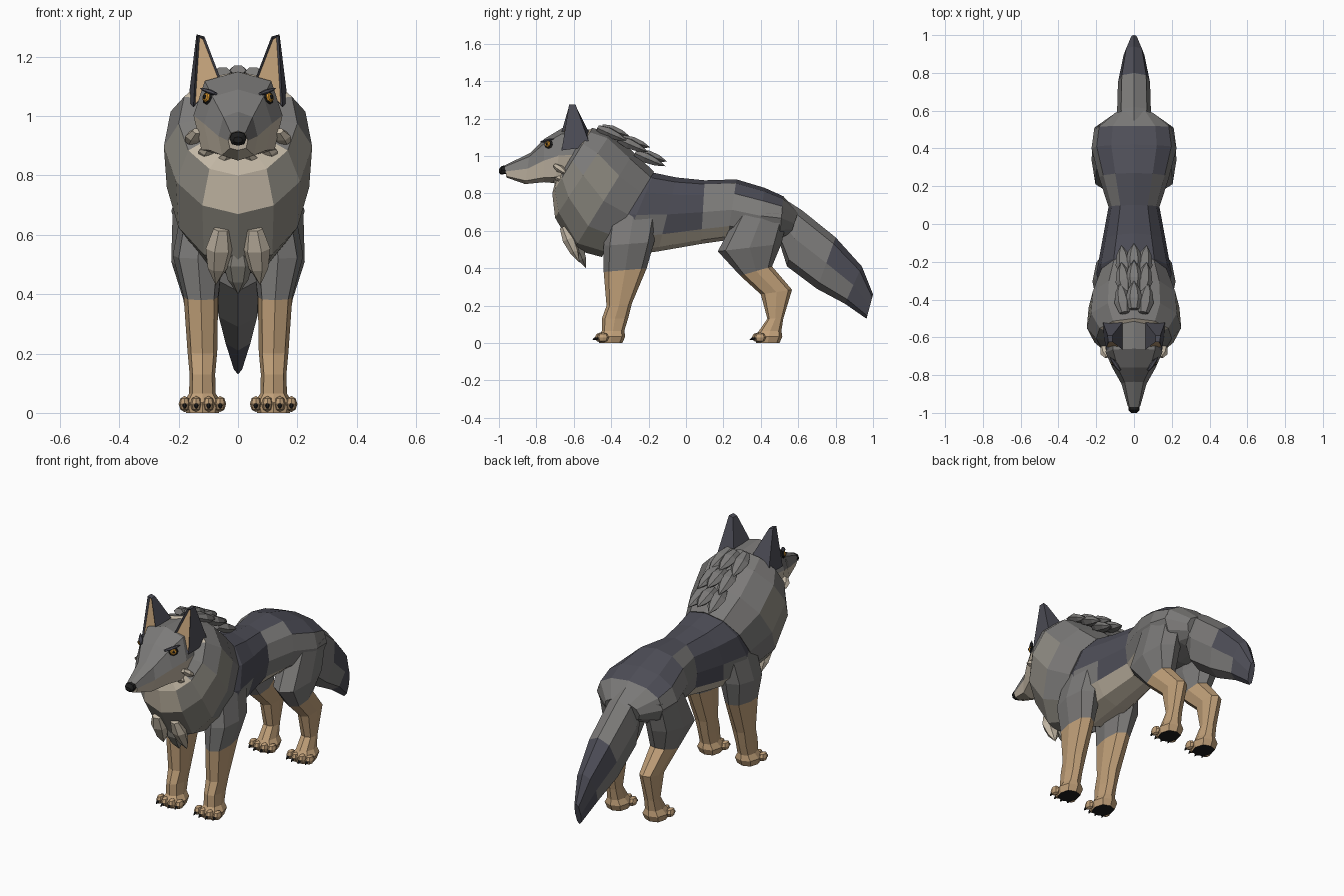
import bpy, bmesh
from math import cos, sin, pi, copysign
from mathutils import Vector, Matrix

if "Cube" in bpy.data.objects:
    bpy.data.objects.remove(bpy.data.objects["Cube"])

COLOURS = {
    "dark": (0.075, 0.075, 0.095), "grey": (0.2, 0.195, 0.19), "fur": (0.27, 0.255, 0.22),
    "light": (0.55, 0.48, 0.38), "tan": (0.53, 0.35, 0.19), "black": (0.012, 0.012, 0.012),
    "amber": (0.75, 0.33, 0.03)}
NAMES = list(COLOURS)
MATS = []
for key, rgb in COLOURS.items():
    m = bpy.data.materials.new(key)
    m.diffuse_color = (*rgb, 1)
    m.use_nodes = True
    m.node_tree.nodes["Principled BSDF"].inputs["Base Color"].default_value = m.diffuse_color
    MATS.append(m)


def finish(name, bm, colour, mirror=False):
    """Turn a bmesh into an object; colour is a name or a function of face centre and normal."""
    bmesh.ops.recalc_face_normals(bm, faces=bm.faces[:])
    bm.normal_update()
    for f in bm.faces:
        key = colour(f.calc_center_median(), f.normal) if callable(colour) else colour
        if key:
            f.material_index = NAMES.index(key)
    me = bpy.data.meshes.new(name)
    bm.to_mesh(me)
    bm.free()
    for m in MATS:
        me.materials.append(m)
    ob = bpy.data.objects.new(name, me)
    bpy.context.collection.objects.link(ob)
    if mirror:
        ob.modifiers.new("mirror", 'MIRROR')
    return ob


def loft(name, rings, colour, n=8, p=0.8, taper=0.0, mirror=False):
    """Skin rings given as (top y, top z, bottom y, bottom z, half width[, centre x])."""
    bm = bmesh.new()
    loops = []
    for ty, tz, by, bz, w, *cx in rings:
        top, bot, loop = Vector((0, ty, tz)), Vector((0, by, bz)), []
        for i in range(n):
            a = 2 * pi * i / n
            u, v = (copysign(abs(t) ** p, t) if abs(t) > 1e-6 else 0 for t in (cos(a), sin(a)))
            co = (top + bot) / 2 + (top - bot) / 2 * v
            co.x = (cx[0] if cx else 0) + w * u * (1 + taper * v)
            loop.append(bm.verts.new(co))
        loops.append(loop)
    for a, b in zip(loops, loops[1:]):
        for i in range(n):
            j = (i + 1) % n
            bm.faces.new((a[i], a[j], b[j], b[i]))
    bm.faces.new(loops[0])
    bm.faces.new(loops[-1])
    return finish(name, bm, colour, mirror)


def tuft(name, base, tip, width, thick, colour, mirror=False):
    """Leaf-shaped lock of fur from base to tip."""
    base, tip = Vector(base), Vector(tip)
    d = tip - base
    rot = d.to_track_quat('Z', 'Y').to_matrix()
    bm = bmesh.new()
    loops = [[bm.verts.new(base + d * t + rot @ Vector((width * s * cos(i * pi / 3),
              thick * s * sin(i * pi / 3), 0))) for i in range(6)]
             for t, s in ((0, 0.6), (0.35, 1), (0.7, 0.7))]
    end = bm.verts.new(tip)
    for a, b in zip(loops, loops[1:]):
        for i in range(6):
            bm.faces.new((a[i], a[i - 1], b[i - 1], b[i]))
    for i in range(6):
        bm.faces.new((loops[2][i], loops[2][i - 1], end))
    bm.faces.new(loops[0])
    finish(name, bm, colour, mirror)


def blob(name, centre, facing, scale, colour, mirror=False):
    """Small faceted ball whose local z axis looks along facing."""
    bm = bmesh.new()
    rot = Vector(facing).to_track_quat('Z', 'Y').to_matrix().to_4x4()
    bmesh.ops.create_uvsphere(bm, u_segments=8, v_segments=4, radius=1,
                              matrix=Matrix.Translation(centre) @ rot @ Matrix.Diagonal((*scale, 1)))
    finish(name, bm, colour, mirror)


# torso: dark saddle, grey flanks, pale belly
def torso_colour(c, n):
    if n.z > 0.75 or (c.y < 0.13 and c.z > 0.64):
        return "dark"
    return "light" if c.z < 0.62 and -0.3 < c.y < 0.3 else "grey"


loft("torso", [(-0.42, 0.90, -0.50, 0.52, 0.13), (-0.17, 0.91, -0.36, 0.46, 0.20),
               (-0.05, 0.885, -0.15, 0.49, 0.17), (0.10, 0.87, 0.08, 0.53, 0.135),
               (0.27, 0.875, 0.22, 0.55, 0.185), (0.42, 0.83, 0.38, 0.53, 0.225),
               (0.52, 0.785, 0.50, 0.55, 0.21), (0.60, 0.70, 0.56, 0.58, 0.11)],
     torso_colour, n=12, p=0.9)


# neck ruff
def ruff_colour(c, n):
    if n.y < -0.4 and abs(c.x) < 0.12:
        return "light" if c.z > 0.68 else "fur"
    return "fur" if c.y < -0.42 and n.z < 0.3 else "grey"


loft("neck_ruff", [(-0.17, 0.915, -0.45, 0.46, 0.19), (-0.28, 1.02, -0.60, 0.50, 0.24),
                   (-0.40, 1.125, -0.70, 0.67, 0.25), (-0.50, 1.15, -0.715, 0.80, 0.20),
                   (-0.55, 1.12, -0.70, 0.86, 0.12)],
     ruff_colour, n=12, p=0.95, taper=0.08)

# head, pale below the cheek line
loft("head", [(-0.50, 1.14, -0.55, 0.88, 0.14), (-0.66, 1.15, -0.70, 0.855, 0.15),
              (-0.76, 1.09, -0.76, 0.86, 0.115), (-0.835, 1.015, -0.86, 0.85, 0.066),
              (-0.97, 0.95, -0.96, 0.885, 0.033)],
     lambda c, n: "light" if c.z < 1.0 - 0.18 * max(0, -0.55 - c.y) and n.z < 0.25 else "grey",
     p=0.7, taper=-0.06)
loft("nose", [(-0.96, 0.95, -0.96, 0.905, 0.03), (-0.985, 0.947, -0.99, 0.90, 0.028),
              (-1.0, 0.93, -1.0, 0.91, 0.015)], "black")
for k, (z0, z1, x1) in enumerate(((0.95, 0.90, 0.165), (0.90, 0.85, 0.12), (0.87, 0.83, 0.06))):
    tuft(f"cheek_fur_{k}", (x1 - 0.03, -0.70, z0), (x1, -0.63, z1), 0.035, 0.02, "light", True)

# eyes and brows
look = Vector((0.75, -0.62, 0.2)).normalized()
eye = Vector((0.101, -0.735, 1.062))
blob("eye_rim", eye, look, (0.03, 0.024, 0.011), "black", True)
blob("iris", eye + look * 0.006, look, (0.02, 0.018, 0.011), "amber", True)
blob("pupil", eye + look * 0.012, look, (0.008, 0.010, 0.009), "black", True)
tuft("brow", (0.075, -0.775, 1.075), (0.13, -0.70, 1.095), 0.012, 0.008, "dark", True)

# ears with a sunken tan inside
bm = bmesh.new()
low = [bm.verts.new(v) for v in ((0.06, -0.665, 1.13), (0.15, -0.665, 1.03),
                                 (0.168, -0.51, 1.05), (0.06, -0.52, 1.13))]
high = [bm.verts.new(v) for v in ((0.113, -0.625, 1.268), (0.137, -0.625, 1.275),
                                  (0.14, -0.59, 1.275), (0.115, -0.59, 1.268))]
ear_faces = [bm.faces.new((low[i], low[(i + 1) % 4], high[(i + 1) % 4], high[i])) for i in range(4)]
bm.faces.new(low)
bm.faces.new(high)
bmesh.ops.recalc_face_normals(bm, faces=bm.faces[:])
for f in bm.faces:
    f.material_index = NAMES.index("dark")
bmesh.ops.inset_individual(bm, faces=[ear_faces[0]], thickness=0.010, depth=-0.012)
ear_faces[0].material_index = NAMES.index("tan")
finish("ear", bm, lambda c, n: None, True)

# tail with dark tip
loft("tail", [(0.48, 0.80, 0.48, 0.60, 0.07), (0.62, 0.71, 0.54, 0.41, 0.09),
              (0.80, 0.565, 0.70, 0.29, 0.085), (0.94, 0.41, 0.85, 0.21, 0.055),
              (1.0, 0.26, 0.965, 0.13, 0.018)],
     lambda c, n: "dark" if c.y > 0.84 else "grey")


# legs and paws
def leg_colour(c, n):
    if c.z < 0.01:
        return "black"
    return "tan" if c.z < 0.36 else "grey"


def paw(y):
    return [(y, 0.065, y + 0.12, 0.065, 0.045, 0.12), (y - 0.02, 0.035, y + 0.125, 0.035, 0.065, 0.12),
            (y - 0.015, 0, y + 0.11, 0, 0.055, 0.12)]


loft("front_leg", [(-0.42, 0.68, -0.14, 0.70, 0.07, 0.12), (-0.44, 0.52, -0.17, 0.54, 0.085, 0.135),
                   (-0.44, 0.38, -0.21, 0.40, 0.058, 0.125), (-0.425, 0.20, -0.29, 0.21, 0.05, 0.12),
                   (-0.45, 0.13, -0.31, 0.13, 0.043, 0.12)] + paw(-0.45), leg_colour, mirror=True)
loft("hind_leg", [(0.27, 0.68, 0.55, 0.70, 0.09, 0.13), (0.17, 0.49, 0.51, 0.53, 0.085, 0.14),
                  (0.29, 0.36, 0.46, 0.41, 0.06, 0.125), (0.40, 0.26, 0.567, 0.285, 0.046, 0.12),
                  (0.435, 0.13, 0.52, 0.13, 0.04, 0.12)] + paw(0.39), leg_colour, mirror=True)
for leg, y in (("front", -0.45), ("hind", 0.39)):
    for k, dx in enumerate((-0.06, -0.021, 0.021, 0.06)):
        toe_y = y - 0.012 + abs(dx) * 0.3
        blob(f"{leg}_toe_{k}", (0.12 + dx, toe_y, 0.03), (0, 0, 1), (0.02, 0.032, 0.027), "tan", True)
        tuft(f"{leg}_claw_{k}", (0.12 + dx, toe_y - 0.02, 0.03), (0.12 + dx, toe_y - 0.045, 0.015),
             0.008, 0.008, "black", True)

# fur tufts on the nape and chest
for k, (y, z, s) in enumerate(((-0.47, 1.135, 1), (-0.36, 1.075, 0.9), (-0.27, 1.0, 0.9))):
    tuft(f"nape_tuft_{k}", (0, y + 0.02, z + 0.02), (0, y + 0.17, z - 0.03), 0.045, 0.03, "grey")
    tuft(f"nape_side_tuft_{k}", (0.05 * s, y, z + 0.015), (0.075 * s, y + 0.16, z - 0.055),
         0.045, 0.03, "grey", True)
tuft("chest_tuft_side", (0.055, -0.655, 0.62), (0.075, -0.57, 0.43), 0.048, 0.035, "light", True)
tuft("chest_tuft_middle", (0, -0.60, 0.56), (0, -0.535, 0.40), 0.05, 0.035, "fur")
